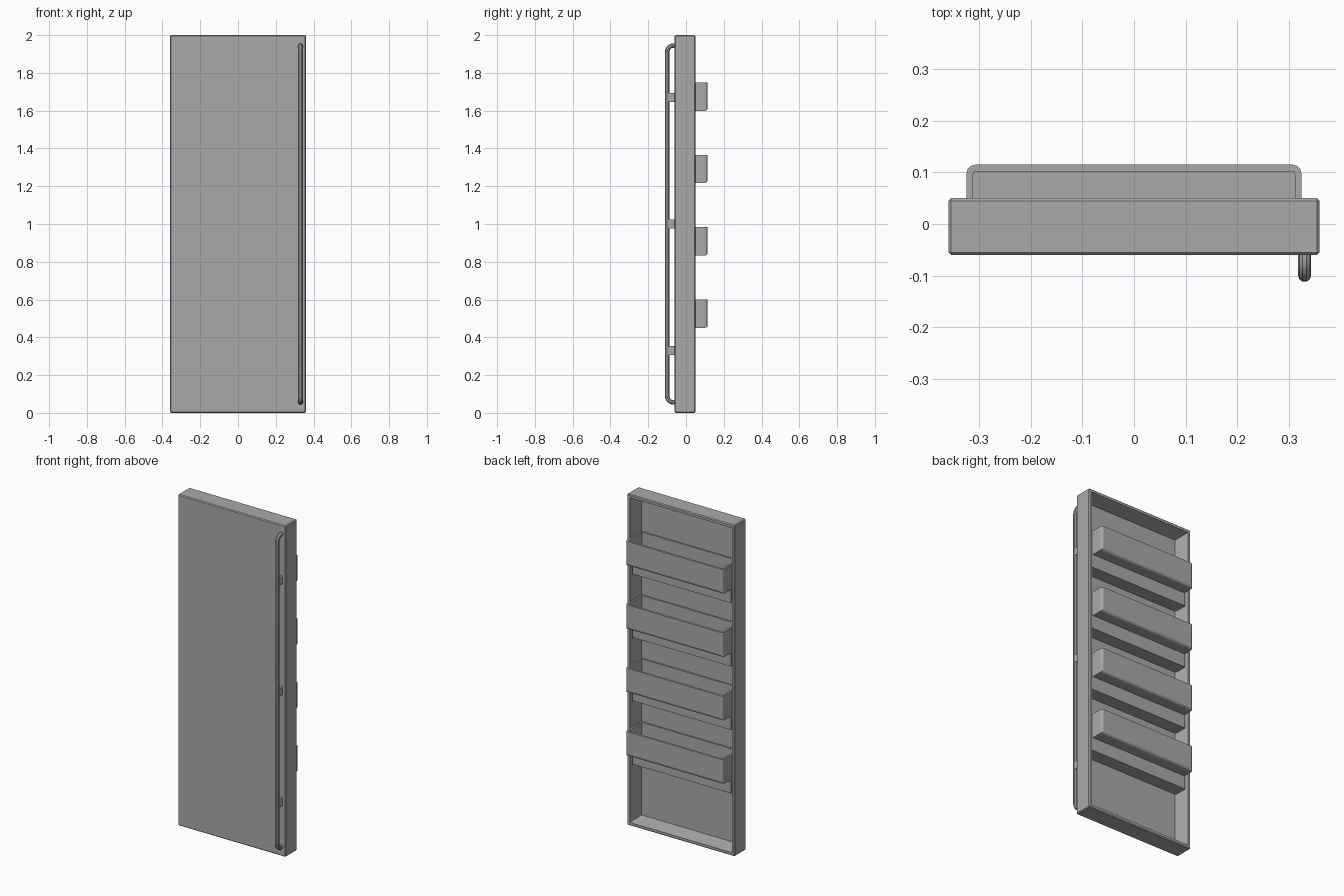
import bpy, bmesh
from math import sin, cos, pi
from mathutils import Vector

if "Cube" in bpy.data.objects:
    bpy.data.objects.remove(bpy.data.objects["Cube"])

grey = bpy.data.materials.new("neutral_grey")
grey.use_nodes = True
colour = (0.4, 0.4, 0.4, 1)
grey.diffuse_color = colour
grey.node_tree.nodes["Principled BSDF"].inputs["Base Color"].default_value = colour


def add_box(bm, low, high):
    low, high = Vector(low), Vector(high)
    made = bmesh.ops.create_cube(bm, size=1)["verts"]
    for v in made:
        v.co = (low + high) / 2 + v.co * (high - low)


def finish(name, bm):
    bmesh.ops.recalc_face_normals(bm, faces=bm.faces)
    mesh = bpy.data.meshes.new(name)
    bm.to_mesh(mesh)
    bm.free()
    obj = bpy.data.objects.new(name, mesh)
    bpy.context.collection.objects.link(obj)
    mesh.materials.append(grey)
    return obj


def facing(bm, axis, sign):
    bm.normal_update()
    return next(f for f in bm.faces if f.normal[axis] * sign > 0.9)


def block(name, low, high, bevel=0.0):
    bm = bmesh.new()
    add_box(bm, low, high)
    if bevel:
        bmesh.ops.bevel(bm, geom=bm.edges[:], offset=bevel, segments=1, affect="EDGES")
    return finish(name, bm)


# Door shell with chamfered edges and a tapered recess in the back
HALF, BACK, FLOOR = 0.36, 0.05, -0.04
bm = bmesh.new()
add_box(bm, (-HALF, -0.06, 0), (HALF, BACK, 2))
bmesh.ops.bevel(bm, geom=bm.edges[:], offset=0.005, segments=1, affect="EDGES")
rear = max(bm.faces, key=lambda f: f.calc_center_median().y)
bmesh.ops.inset_region(bm, faces=[rear], thickness=0.02)
cavity = bmesh.ops.extrude_face_region(bm, geom=[rear])
if rear.is_valid:
    bmesh.ops.delete(bm, geom=[rear], context="FACES")
for v in (g for g in cavity["geom"] if isinstance(g, bmesh.types.BMVert)):
    v.co.y = FLOOR
    v.co.x -= 0.015 if v.co.x > 0 else -0.015
    v.co.z -= 0.015 if v.co.z > 1 else -0.015
finish("door_shell", bm)


# Open storage bins, each above a moulded ledge
def storage_bin(name, base):
    bm = bmesh.new()
    add_box(bm, (-0.325, FLOOR, base), (0.325, 0.115, base + 0.15))
    edges = []
    for e in bm.edges:
        mid = (e.verts[0].co + e.verts[1].co) / 2
        if mid.y > 0.1 and mid.z < base + 0.14:
            edges.append(e)
    bmesh.ops.bevel(bm, geom=edges, offset=0.017, segments=3, profile=0.5, affect="EDGES")
    top = facing(bm, 2, 1)
    bmesh.ops.inset_region(bm, faces=[top], thickness=0.013)
    inside = bmesh.ops.extrude_face_region(bm, geom=[top])
    if top.is_valid:
        bmesh.ops.delete(bm, geom=[top], context="FACES")
    for v in (g for g in inside["geom"] if isinstance(g, bmesh.types.BMVert)):
        v.co.z -= 0.135
    finish(name, bm)


for i in range(4):
    base = 0.45 + i * 0.383
    storage_bin(f"storage_bin_{i + 1}", base)
    block(f"bin_ledge_{i + 1}", (-0.33, FLOOR - 0.005, base - 0.08), (0.33, 0.04, base + 0.002))

# Long tubular handle, with both ends turned into the door
HX, HY, BEND, END = 0.331, -0.1, 0.035, 0.055
quarter = [(HY + BEND * (1 - cos(a)), END + BEND * (1 - sin(a)))
           for a in (pi / 2 * (1 - k / 6) for k in range(7))]
quarter = [(-0.055, END)] + quarter[::-1] if quarter[0][0] < quarter[-1][0] else [(-0.055, END)] + quarter
lower = [(-0.055, END)] + [(HY + BEND * (1 - sin(k * pi / 12)), END + BEND * (1 - cos(k * pi / 12)))
                           for k in range(7)]
path = lower + [(y, 2 - z) for y, z in reversed(lower)]
curve = bpy.data.curves.new("door_handle", "CURVE")
curve.dimensions = "3D"
curve.bevel_depth = 0.0125
curve.bevel_resolution = 3
curve.use_fill_caps = True
spline = curve.splines.new("POLY")
spline.points.add(len(path) - 1)
for p, (y, z) in zip(spline.points, path):
    p.co = (HX, y, z, 1)
curve.materials.append(grey)
handle = bpy.data.objects.new("door_handle", curve)
bpy.context.collection.objects.link(handle)
bpy.ops.object.select_all(action="DESELECT")
handle.select_set(True)
bpy.context.view_layer.objects.active = handle
bpy.ops.object.convert(target="MESH")
bpy.ops.object.shade_smooth_by_angle()

# Handle mounts
for i, z in enumerate((0.33, 1.0, 1.67)):
    block(f"handle_mount_{i + 1}", (HX - 0.009, HY, z - 0.023), (HX + 0.009, -0.055, z + 0.023))
